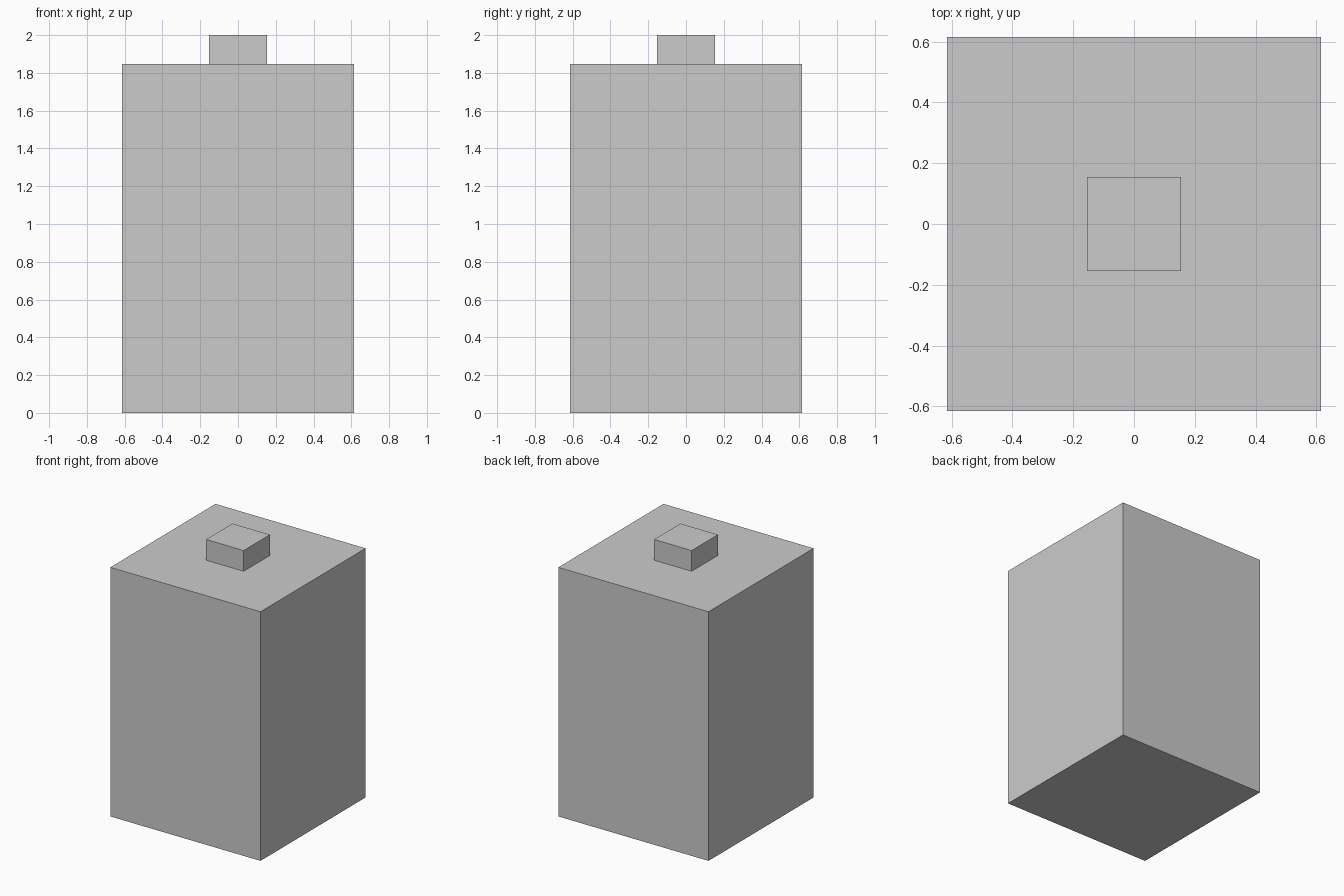
import bpy

if "Cube" in bpy.data.objects:
    bpy.data.objects.remove(bpy.data.objects["Cube"])

U = 2 / 13  # module: the whole model is 13 modules tall


def box(name, width, z0, z1):
    """Square box centred on the z axis, spanning z0..z1."""
    bpy.ops.mesh.primitive_cube_add(size=1, location=(0, 0, (z0 + z1) / 2))
    obj = bpy.context.object
    obj.name = name
    obj.scale = (width, width, z1 - z0)
    bpy.ops.object.transform_apply(location=False, rotation=False, scale=True)
    return obj


# Tall square body
box("body", 8 * U, 0, 12 * U)

# Small square cap on top
box("top_cap", 2 * U, 12 * U, 13 * U)
